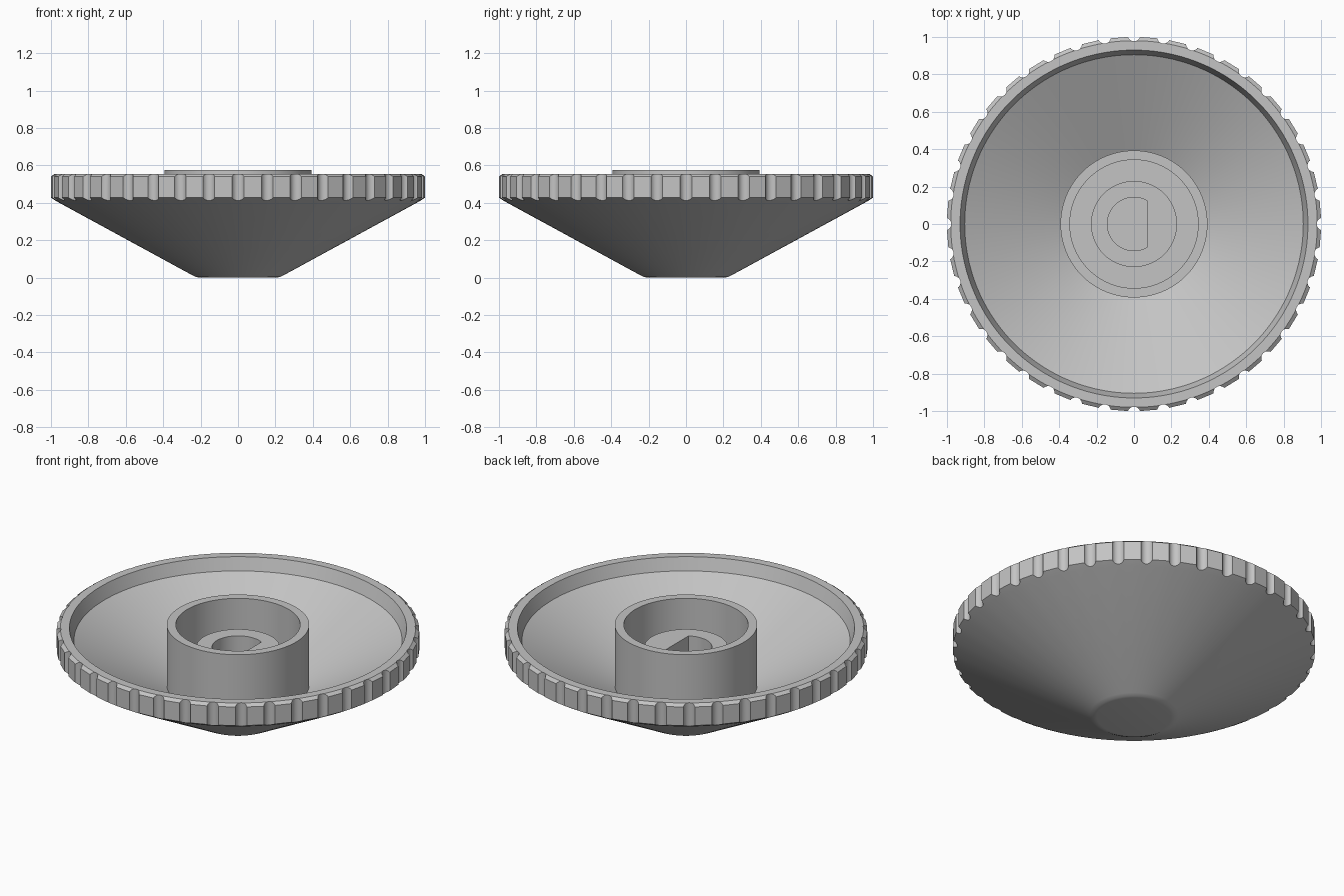
import bpy, bmesh, math

NOTCHES = 40
SEGMENTS = NOTCHES * 4
PITCH = math.tau / NOTCHES

default = bpy.data.objects.get("Cube")
if default:
    bpy.data.objects.remove(default, do_unlink=True)

grey = bpy.data.materials.new("plain_grey")
grey.use_nodes = True
colour = (0.55, 0.55, 0.55, 1)
grey.diffuse_color = colour
grey.node_tree.nodes["Principled BSDF"].inputs["Base Color"].default_value = colour


def add_object(name, bm):
    bmesh.ops.recalc_face_normals(bm, faces=bm.faces)
    mesh = bpy.data.meshes.new(name)
    bm.to_mesh(mesh)
    bm.free()
    mesh.materials.append(grey)
    obj = bpy.data.objects.new(name, mesh)
    bpy.context.collection.objects.link(obj)
    return obj


def loft(bm, loops):
    """Skin a stack of closed loops and cap both ends."""
    rings = [[bm.verts.new(p) for p in loop] for loop in loops]
    for a, b in zip(rings, rings[1:]):
        for i in range(len(a)):
            j = (i + 1) % len(a)
            bm.faces.new((a[i], a[j], b[j], b[i]))
    bm.faces.new(rings[0])
    bm.faces.new(rings[-1])


def ring(r, z):
    """Circle; at the grip it becomes a polygon so the lands are flat."""
    points = []
    for i in range(SEGMENTS):
        a = i * math.tau / SEGMENTS
        rr = r
        if r >= 1:
            rr = r * math.cos(PITCH / 2) / math.cos(a % PITCH - PITCH / 2) + 0.0026
        points.append((rr * math.cos(a), rr * math.sin(a), z))
    return points


def prism(bm, outline, z0, z1):
    loft(bm, [[(x, y, z) for x, y in outline] for z in (z0, z1)])


# Dish: underside, grip rim, inner cone, hub, bore and centre boss
profile = [
    (0.205, 0), (0.225, 0.003), (0.245, 0.013),
    (0.965, 0.405), (1, 0.427), (1, 0.54), (0.98, 0.555),
    (0.93, 0.555), (0.905, 0.48),
    (0.393, 0.207), (0.393, 0.575), (0.343, 0.575),
    (0.343, 0.15), (0.23, 0.15), (0.23, 0.44),
]
bm = bmesh.new()
loft(bm, [ring(r, z) for r, z in profile])
knob = add_object("knob_body", bm)

# Rounded grip notches around the rim
bm = bmesh.new()
for n in range(NOTCHES):
    a = n * PITCH
    cx, cy = 1.011 * math.cos(a), 1.011 * math.sin(a)
    circle = [(cx + 0.034 * math.cos(a + k * math.tau / 24),
               cy + 0.034 * math.sin(a + k * math.tau / 24)) for k in range(24)]
    prism(bm, circle, 0.3, 0.7)
notch_cutter = add_object("notch_cutter", bm)

# D-shaped shaft socket, flat on the +x side
bm = bmesh.new()
start = math.acos(0.07 / 0.143)
steps = 48
arc = [start + (math.tau - 2 * start) * k / steps for k in range(steps + 1)]
prism(bm, [(0.143 * math.cos(a), 0.143 * math.sin(a)) for a in arc], 0.15, 0.7)
socket_cutter = add_object("socket_cutter", bm)

for cutter in (notch_cutter, socket_cutter):
    cut = knob.modifiers.new(cutter.name, 'BOOLEAN')
    cut.operation = 'DIFFERENCE'
    cut.solver = 'EXACT'
    cut.object = cutter

# Apply the cuts, then remove the cutters
bpy.ops.object.select_all(action='DESELECT')
knob.select_set(True)
bpy.context.view_layer.objects.active = knob
for cutter in (notch_cutter, socket_cutter):
    bpy.ops.object.modifier_apply(modifier=cutter.name)
    bpy.data.objects.remove(cutter, do_unlink=True)
bpy.ops.object.shade_smooth_by_angle(angle=math.radians(25))
